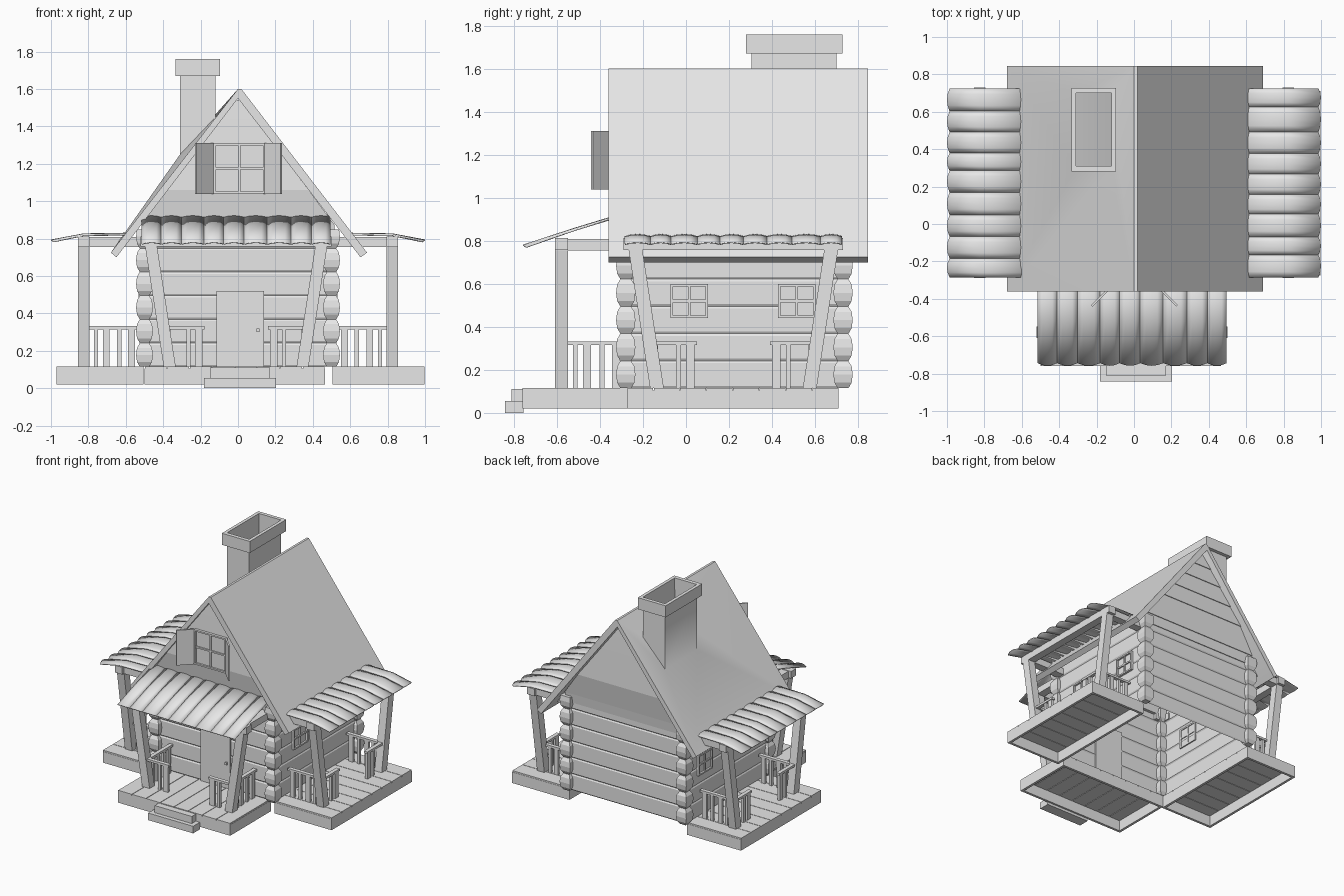
import bpy, bmesh, math, random
from mathutils import Matrix, Vector

random.seed(4)
cube = bpy.data.objects.get("Cube")
if cube:
    bpy.data.objects.remove(cube)

grey = bpy.data.materials.new("plain_grey")
grey.use_nodes = True
grey.diffuse_color = (0.8, 0.8, 0.8, 1)
grey.node_tree.nodes["Principled BSDF"].inputs["Base Color"].default_value = (0.8, 0.8, 0.8, 1)


def finish(name, bm, smooth=None, solid=0, recalc=True):
    if recalc:
        bmesh.ops.recalc_face_normals(bm, faces=bm.faces)
    me = bpy.data.meshes.new(name)
    bm.to_mesh(me)
    bm.free()
    me.materials.append(grey)
    if smooth:
        me.shade_smooth()
        me.set_sharp_from_angle(angle=math.radians(smooth))
    ob = bpy.data.objects.new(name, me)
    bpy.context.scene.collection.objects.link(ob)
    if solid:
        mod = ob.modifiers.new("thickness", "SOLIDIFY")
        mod.thickness = solid
    return ob


def loft(bm, loops, M=Matrix(), caps=True):
    rings = [[bm.verts.new(M @ Vector(p)) for p in loop] for loop in loops]
    n = len(rings[0])
    for a, b in zip(rings, rings[1:]):
        for i in range(n):
            j = (i + 1) % n
            bm.faces.new((a[i], a[j], b[j], b[i]))
    if caps:
        bm.faces.new(rings[0][::-1])
        bm.faces.new(rings[-1])
    return rings


def rect(x0, x1, y0, y1, z):
    return [(x0, y0, z), (x1, y0, z), (x1, y1, z), (x0, y1, z)]


def box(bm, x0, x1, y0, y1, z0, z1, M=Matrix()):
    loft(bm, [rect(x0, x1, y0, y1, z0), rect(x0, x1, y0, y1, z1)], M)


def place(x, y, z=0, deg=0):
    return Matrix.Translation((x, y, z)) @ Matrix.Rotation(math.radians(deg), 4, "Z")


FLOOR, EAVE, COURSES = 0.115, 0.875, 6
STEP = (EAVE - FLOOR) / COURSES
HX, Y0, Y1 = 0.515, -0.285, 0.735

# log walls: one open shell with a groove between courses
bm = bmesh.new()
loops = []
for k in range(COURSES):
    z = FLOOR + k * STEP
    for dz, g in ((0, 0.006), (0.01, 0), (STEP - 0.01, 0)):
        loops.append(rect(-HX + g, HX - g, Y0 + g, Y1 - g, z + dz))
loops.append(rect(-HX, HX, Y0, Y1, EAVE))
loft(bm, loops, caps=False)
finish("log_walls", bm, recalc=False)

# bulging log ends at the four corners
bm = bmesh.new()
for cx in (-0.5, 0.5):
    for cy in (Y0 + 0.005, Y1 - 0.005):
        loops = []
        for k in range(COURSES):
            for t, r in ((0, 0.025), (0.2, 0.04), (0.5, 0.045), (0.8, 0.04)):
                loops.append(rect(cx - r, cx + r, cy - r, cy + r, FLOOR + (k + t) * STEP))
        loft(bm, loops)
finish("corner_log_ends", bm)

# lapped gable boards
bm = bmesh.new()
levels = [0.8, EAVE, 1.06, 1.19, 1.32, 1.44, 1.54]
half = lambda z: min(HX, (1.55 - z) / 1.298)
lean = lambda z: 0.05 * min(1, (z - 0.8) / 0.26)
for wall, s in ((Y0, -1), (Y1, 1)):
    for z0, z1 in zip(levels, levels[1:]):
        pair = []
        for z, lap in ((z0, 0.006), (z1, 0)):
            y = wall + s * (lean(z) + lap)
            pair.append(rect(-half(z), half(z), y, y - s * 0.03, z))
        loft(bm, pair)
finish("gable_boards", bm)

# right-hand slope of the main roof seen from the front
RF, RB = -0.36, 0.845
bm = bmesh.new()
outline = [(0, 1.6), (0.018, 1.6), (0.69, 0.725), (0.655, 0.7), (0, 1.55)]
loft(bm, [[(x, y, z) for x, z in outline] for y in (RF, RB)])
finish("roof_left_slope", bm)

# other slope, flaring up into the chimney shaft
bm = bmesh.new()
foot = [(-0.31, 0.305, 1.25), (-0.12, 0.305, 1.45), (-0.12, 0.7, 1.45), (-0.31, 0.7, 1.25)]
edge = [(-0.68, RF, 0.725), (0, RF, 1.6), (0, RB, 1.6), (-0.68, RB, 0.725)]
under = [(-0.65, RF, 0.7), (0, RF, 1.55), (0, RB, 1.55), (-0.65, RB, 0.7)]
top = [(x, y, 1.68) for x, y, z in foot]
rings = loft(bm, [under, edge, foot, top], caps=False)
bm.faces.new(rings[0][::-1])
finish("roof_right_slope_and_chimney", bm, smooth=42, recalc=False)

# hollow chimney cap
bm = bmesh.new()
outer = (-0.335, -0.095, 0.28, 0.728)
inner = (-0.31, -0.12, 0.31, 0.7)
loft(bm, [rect(*inner, 1.67), rect(*outer, 1.67), rect(*outer, 1.76),
          rect(*inner, 1.76), rect(*inner, 1.67)], caps=False)
finish("chimney_cap", bm)


def porch(name, M, depth, profile, lo, hi):
    # deck: open frame with boards on top
    bm = bmesh.new()
    t = 0.02
    box(bm, lo, hi, -depth, t - depth, 0.02, 0.105, M)
    box(bm, lo, hi, 0, t, 0.02, 0.105, M)
    for u in (lo, hi - t):
        box(bm, u, u + t, -depth, t, 0.02, 0.105, M)
    count = 8
    w = (hi - lo) / count
    for i in range(count):
        u = lo + i * w
        box(bm, u + 0.002, u + w - 0.002, -depth, t, 0.105, 0.116, M)
    finish(name + "_deck", bm)

    # leaning posts and beams
    bm = bmesh.new()
    for s in (-1, 1):
        a, b, r = s * 0.355, s * 0.455, 0.032
        loft(bm, [rect(a - r, a + r, -0.33, -0.268, FLOOR),
                  rect(b - r, b + r, -0.33, -0.268, 0.76)], M)
        box(bm, b - r, b + r, -0.33, 0.02, 0.755, 0.808, M)
    box(bm, -0.51, 0.51, -0.33, -0.268, 0.757, 0.812, M)
    finish(name + "_posts_and_beams", bm)

    # railings on the long edge and both ends
    bm = bmesh.new()
    for s in (-1, 1):
        R = M @ Matrix.Scale(s, 4, (1, 0, 0))
        box(bm, 0.17, 0.38, -0.315, -0.285, 0.315, 0.332, R)
        box(bm, 0.345, 0.375, -0.3, -0.01, 0.315, 0.332, R)
        for u, r in ((0.2, 0.02), (0.255, 0.011)):
            box(bm, u - r, u + r, -0.31, -0.288, FLOOR, 0.316, R)
        for v, r in ((0.045, 0.018), (0.11, 0.011), (0.18, 0.018), (0.235, 0.011)):
            box(bm, 0.35, 0.37, -v - r, r - v, FLOOR, 0.316, R)
    finish(name + "_railings", bm)

    # roof boards with rounded ends and a slight crown
    bm = bmesh.new()
    count = 9
    cuts = [-0.505 + 1.01 * i / count for i in range(count + 1)]
    cuts = [c + (random.uniform(-0.015, 0.015) if 0 < i < count else 0)
            for i, c in enumerate(cuts)]
    for a, b in zip(cuts, cuts[1:]):
        rows = []
        for k, (v, z) in enumerate(profile):
            row = []
            for i in range(5):
                f = i / 4
                dip = 1 - 4 * f * (1 - f)
                back = 0.014 * dip if k == len(profile) - 1 else 0
                row.append(bm.verts.new(M @ Vector((a + (b - a) * f, back - v, z - 0.009 * dip))))
            rows.append(row)
        for p, q in zip(rows, rows[1:]):
            for i in range(4):
                bm.faces.new((q[i], q[i + 1], p[i + 1], p[i]))
    finish(name + "_roof_boards", bm, smooth=30, solid=0.006)


side_roof = [(0.04, 0.832), (0.3, 0.828), (0.475, 0.795)]
front_roof = [(0, 0.933), (0.24, 0.86), (0.478, 0.782)]
porch("front_porch", place(-0.01, -0.28), 0.48, front_roof, -0.49, 0.475)
porch("left_porch", place(0.525, 0.22, 0, 90), 0.472, side_roof, -0.495, 0.49)
porch("right_porch", place(-0.525, 0.22, 0, -90), 0.445, side_roof, -0.49, 0.495)

# front steps
bm = bmesh.new()
box(bm, -0.183, 0.204, -0.842, -0.755, 0, 0.055)
box(bm, -0.15, 0.17, -0.81, -0.755, 0.055, 0.11)
finish("front_steps", bm)

# door with knob
bm = bmesh.new()
box(bm, -0.115, 0.138, Y0 - 0.01, Y0 + 0.01, FLOOR, 0.52)
box(bm, 0.1, 0.115, Y0 - 0.022, Y0 - 0.01, 0.3, 0.32)
finish("front_door", bm)


def window(name, M, w, h):
    bm = bmesh.new()
    a, b, t = w / 2, h / 2, 0.012
    for s in (-1, 1):
        box(bm, s * a - t * (s > 0), s * a + t * (s < 0), -0.018, 0.01, -b, b, M)
        box(bm, -a, a, -0.018, 0.01, s * b - t * (s > 0), s * b + t * (s < 0), M)
    box(bm, -0.006, 0.006, -0.014, 0.01, -b, b, M)
    box(bm, -a, a, -0.014, 0.01, -0.006, 0.006, M)
    box(bm, -a, a, -0.004, 0.004, -b, b, M)
    finish(name, bm)


for side, s in (("left", 1), ("right", -1)):
    for spot, y in (("front", 0.015), ("back", 0.515)):
        window(f"{side}_{spot}_window", place(s * HX, y, 0.52, s * 90), 0.175, 0.16)
window("gable_window", place(0.007, -0.338, 1.175), 0.275, 0.27)

# open shutters on the gable window
for side, x, deg in (("right", -0.135, -135), ("left", 0.14, -45)):
    bm = bmesh.new()
    box(bm, 0, 0.128, -0.006, 0.006, 1.038, 1.31, place(x, -0.347, 0, deg))
    finish(side + "_shutter", bm)
